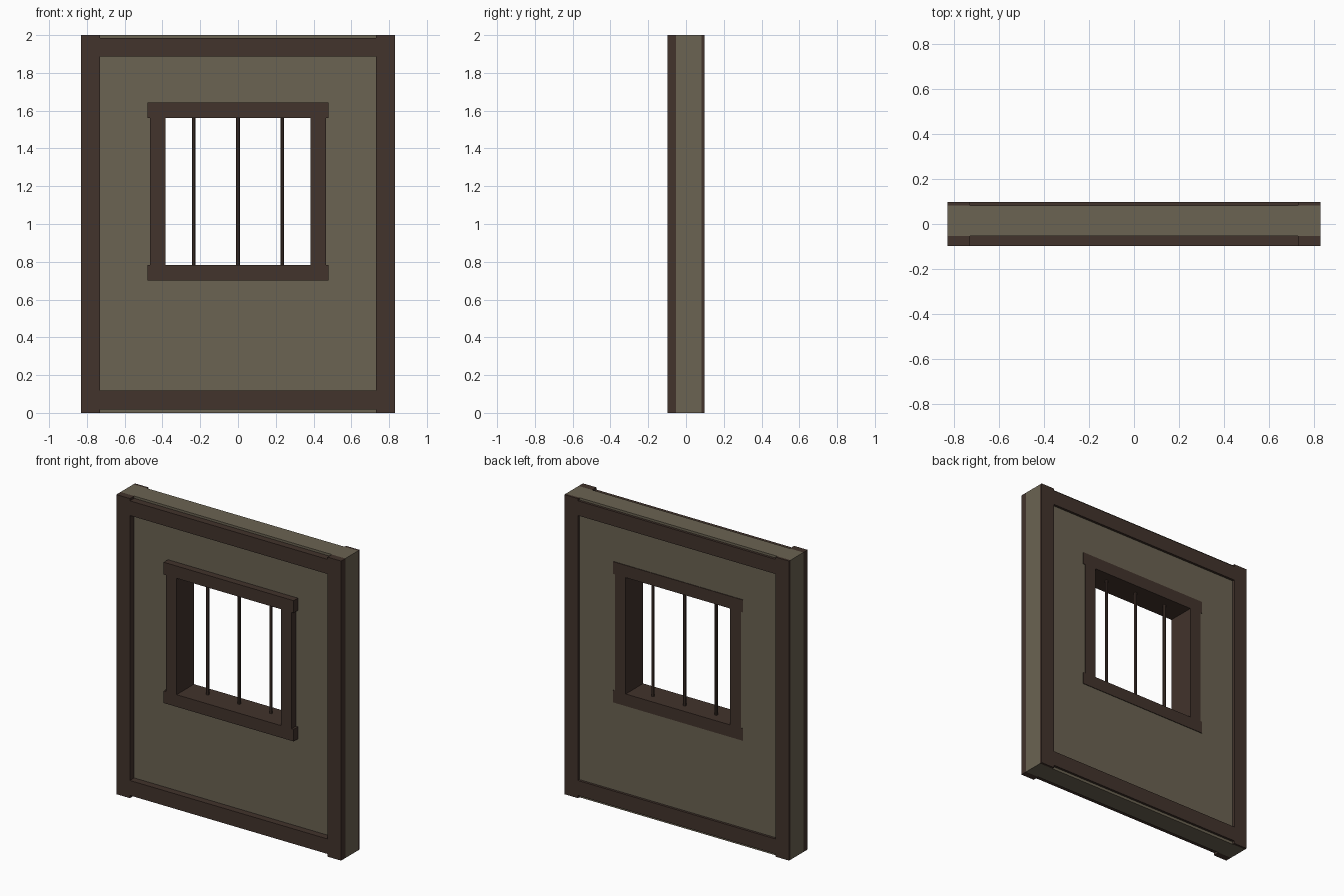
import bpy, bmesh
from mathutils import Vector

if "Cube" in bpy.data.objects:
    bpy.data.objects.remove(bpy.data.objects["Cube"])


def material(name, rgb):
    m = bpy.data.materials.new(name)
    m.diffuse_color = (*rgb, 1)
    m.use_nodes = True
    m.node_tree.nodes["Principled BSDF"].inputs["Base Color"].default_value = m.diffuse_color
    return m


PLASTER = material("olive plaster", (0.147, 0.125, 0.084))
TIMBER = material("dark timber", (0.054, 0.033, 0.025))

FRONT, BACK = -0.098, 0.098            # outer faces of the timber frame
WALL_FRONT, WALL_BACK = -0.053, 0.082  # faces of the plaster


def add_object(name, bm, mat):
    bmesh.ops.recalc_face_normals(bm, faces=bm.faces)
    mesh = bpy.data.meshes.new(name)
    bm.to_mesh(mesh)
    bm.free()
    mesh.materials.append(mat)
    ob = bpy.data.objects.new(name, mesh)
    bpy.context.collection.objects.link(ob)
    return ob


def box(name, x, y, z, mat=TIMBER):
    """Box from three (low, high) ranges."""
    bm = bmesh.new()
    bmesh.ops.create_cube(bm, size=1)
    for v in bm.verts:
        v.co = Vector([r[0] if c < 0 else r[1] for c, r in zip(v.co, (x, y, z))])
    return add_object(name, bm, mat)


# Plaster wall: 3 x 3 grid without its centre, extruded to thickness
bm = bmesh.new()
xs, zs = (-0.83, -0.42, 0.42, 0.83), (0, 0.74, 1.6, 2)
grid = [[bm.verts.new((x, WALL_FRONT, z)) for z in zs] for x in xs]
for i in range(3):
    for j in range(3):
        if (i, j) != (1, 1):
            bm.faces.new((grid[i][j], grid[i + 1][j], grid[i + 1][j + 1], grid[i][j + 1]))
ext = bmesh.ops.extrude_face_region(bm, geom=bm.faces[:], use_keep_orig=True)
moved = [g for g in ext["geom"] if isinstance(g, bmesh.types.BMVert)]
bmesh.ops.translate(bm, verts=moved, vec=(0, WALL_BACK - WALL_FRONT, 0))
add_object("plaster_wall", bm, PLASTER)

# Timber posts and rails on both faces of the wall
for face, y in (("front", (FRONT, WALL_FRONT)), ("back", (WALL_BACK, BACK))):
    box(face + "_left_post", (-0.83, -0.73), y, (0, 2))
    box(face + "_right_post", (0.73, 0.83), y, (0, 2))
    box(face + "_bottom_rail", (-0.73, 0.73), y, (0.018, 0.118))
    box(face + "_top_rail", (-0.73, 0.73), y, (1.887, 1.985))

# Window casing running through the wall
casing = (FRONT, 0.086)
box("window_sill", (-0.48, 0.48), casing, (0.702, 0.783))
box("window_header", (-0.48, 0.48), casing, (1.56, 1.642))
box("window_left_jamb", (-0.465, -0.385), casing, (0.783, 1.56))
box("window_right_jamb", (0.385, 0.465), casing, (0.783, 1.56))

# Window bars
for side, x in (("left", -0.234), ("middle", 0), ("right", 0.234)):
    bm = bmesh.new()
    bmesh.ops.create_cone(bm, cap_ends=True, segments=8, radius1=0.01, radius2=0.01, depth=0.8)
    bmesh.ops.translate(bm, verts=bm.verts, vec=(x, 0.014, 1.172))
    add_object(side + "_window_bar", bm, TIMBER)
